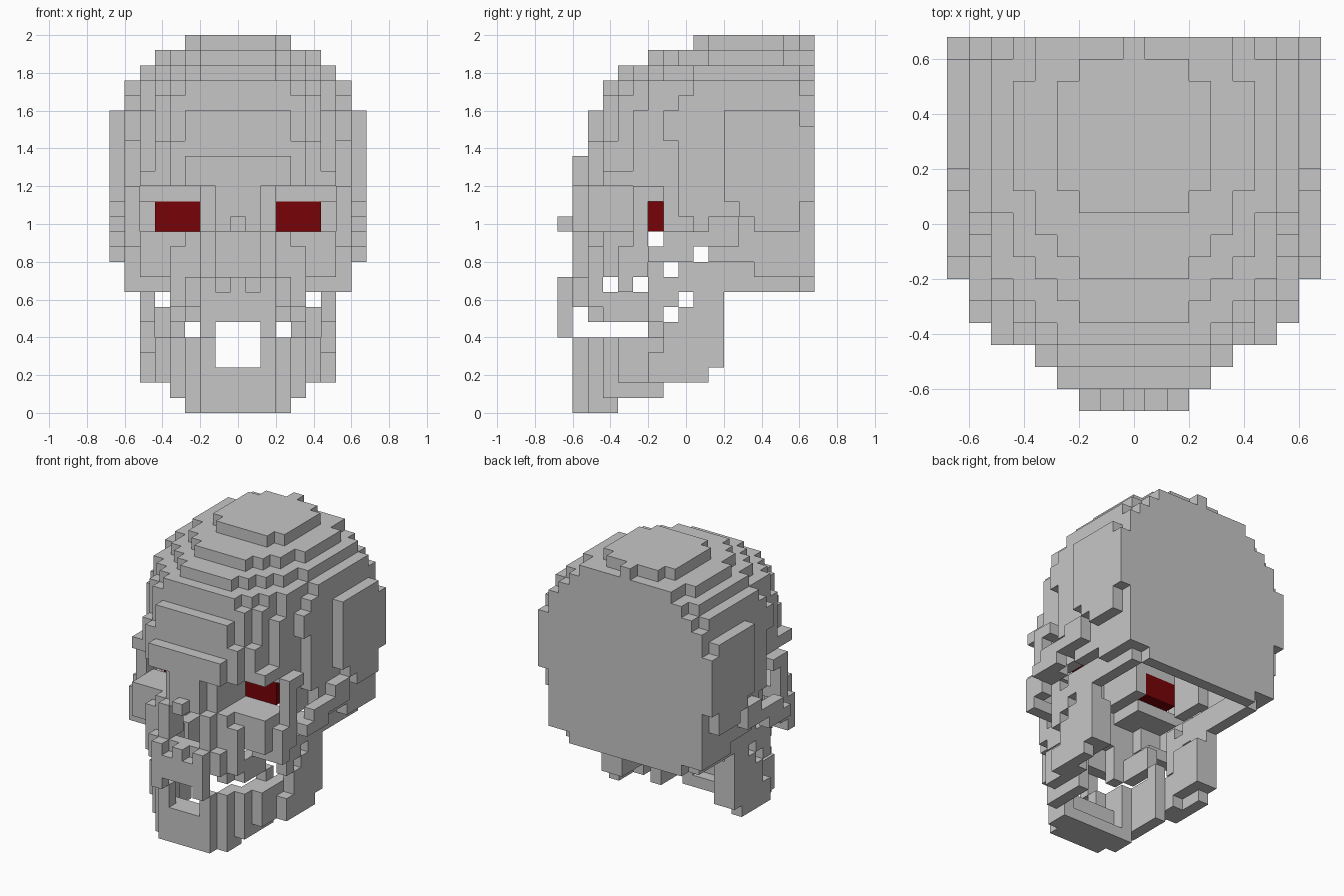
import bpy, bmesh

S, H = 0.08, 0.68   # cell size, half extent in x and y


def material(name, rgb):
    m = bpy.data.materials.new(name)
    m.diffuse_color = (*rgb, 1)
    return m


BONE = material("bone_grey", (0.565, 0.565, 0.565))
RED = material("dark_red", (0.185, 0.001, 0.002))


def cells(boxes):
    """Grid cells filled by boxes (x0, x1, y0, y1, z0, z1), mirrored in x."""
    out = set()
    for x0, x1, y0, y1, z0, z1 in boxes:
        r = [range(round((a + o) / S), round((b + o) / S))
             for a, b, o in ((x0, x1, H), (y0, y1, H), (z0, z1, 0))]
        for i in r[0]:
            for j in r[1]:
                for k in r[2]:
                    out |= {(i, j, k), (16 - i, j, k)}
    return out


DIRS = [(1, 0, 0), (-1, 0, 0), (0, 1, 0), (0, -1, 0), (0, 0, 1), (0, 0, -1)]


def build(name, vox, mat):
    """Skin a set of cells with only their exposed faces."""
    bm = bmesh.new()
    verts = {}

    def vert(p):
        if p not in verts:
            verts[p] = bm.verts.new((p[0] * S - H, p[1] * S - H, p[2] * S))
        return verts[p]

    for c in sorted(vox):
        for d in DIRS:
            if tuple(a + b for a, b in zip(c, d)) in vox:
                continue
            ax = [abs(v) for v in d].index(1)
            u, w = (ax + 1) % 3, (ax + 2) % 3
            quad = []
            for du, dw in ((0, 0), (1, 0), (1, 1), (0, 1)):
                p = list(c)
                p[ax] += d[ax] > 0
                p[u] += du
                p[w] += dw
                quad.append(vert(tuple(p)))
            bm.faces.new(quad if d[ax] > 0 else quad[::-1])
    me = bpy.data.meshes.new(name)
    bm.to_mesh(me)
    bm.free()
    me.materials.append(mat)
    ob = bpy.data.objects.new(name, me)
    bpy.context.collection.objects.link(ob)
    return ob


# Cranium dome: z range, then (half width, front y, back y) steps
dome = [
    (1.92, 2.00, [(.04, .04, .68), (.20, .04, .60), (.28, .12, .52)]),
    (1.84, 1.92, [(.20, -.20, .68), (.28, -.12, .68), (.36, -.04, .68), (.44, .12, .52)]),
    (1.76, 1.84, [(.20, -.36, .68), (.28, -.28, .68), (.36, -.20, .68), (.44, -.12, .68),
                  (.52, .04, .60)]),
    (1.68, 1.76, [(.28, -.44, .68), (.36, -.36, .68), (.44, -.28, .68), (.52, -.20, .68),
                  (.60, .04, .60)]),
    (1.60, 1.68, [(.28, -.44, .68), (.36, -.44, .68), (.44, -.36, .68), (.52, -.20, .68),
                  (.60, -.04, .68)]),
    (1.44, 1.60, [(.28, -.52, .68), (.36, -.44, .68), (.44, -.36, .68), (.52, -.28, .68),
                  (.60, -.12, .68)]),
    (1.36, 1.44, [(.28, -.52, .68), (.36, -.52, .68), (.44, -.44, .68), (.52, -.28, .68),
                  (.60, -.04, .68)]),
    (1.28, 1.36, [(.28, -.60, .68), (.36, -.52, .68), (.44, -.44, .68), (.52, -.28, .68),
                  (.60, -.04, .68)]),
    (1.20, 1.28, [(.28, -.60, .68), (.36, -.52, .68), (.52, -.44, .68), (.60, -.04, .68)]),
]
solid = cells([(-hw, hw, yf, yb, z0, z1) for z0, z1, steps in dome for hw, yf, yb in steps])
floor = round(1.2 / S)
# hollow the dome, leaving it open underneath
shell = {c for c in solid if not all(
    tuple(a + b for a, b in zip(c, d)) in solid or c[2] + d[2] < floor for d in DIRS)}

# Lower cranium walls and raised side plates
shell |= cells([
    (.52, .60, -.04, .68, 1.04, 1.20), (.52, .60, .04, .68, .88, 1.04),
    (.52, .60, .12, .68, .80, .88), (.52, .60, .36, .68, .72, .80),
    (.44, .52, .20, .60, .64, .80), (.44, .52, -.12, .12, .88, 1.20),
    (-.04, .60, .60, .68, .72, 1.20), (-.04, .44, .60, .68, .64, .72),
    (.60, .68, .20, .60, 1.12, 1.60), (.60, .68, .60, .68, 1.12, 1.52),
    (.60, .68, .28, .60, 1.04, 1.12), (.60, .68, .36, .60, .96, 1.04),
])
build("cranium", shell, BONE)

# Nose bridge, eye sockets, cheekbones
build("face_bones", cells([
    (-.04, .12, -.60, -.44, 1.04, 1.20), (-.04, .04, -.68, -.52, .96, 1.04),
    (.04, .12, -.60, -.52, .96, 1.04),
    (.12, .20, -.52, -.12, .96, 1.20), (.12, .20, -.60, -.44, .72, .96),
    (.20, .28, -.52, -.44, .72, .96),
    (.20, .52, -.44, -.20, .88, .96), (.20, .52, -.20, -.12, 1.12, 1.20),
    (.20, .36, -.52, -.44, .64, .88), (.36, .52, -.44, -.36, .72, .88),
    (.36, .52, -.36, -.28, .64, .72), (.52, .60, -.36, -.20, .72, .88),
    (.52, .60, -.28, -.20, .88, 1.20),
    (.52, .60, -.36, -.28, .64, .72), (.52, .60, -.20, -.12, 1.12, 1.20),
]), BONE)

# Cheek arches running back to the side plates
build("cheek_arches", cells([
    (.52, .68, -.20, -.04, .80, .88), (.60, .68, -.04, .04, .80, .88),
    (.60, .68, -.12, .12, .88, .96),
    (.60, .68, .04, .28, .88, .96), (.60, .68, .12, .28, .96, 1.04),
]), BONE)

# Upper jaw with long front teeth
build("upper_jaw", cells([
    (-.04, .12, -.68, -.60, .48, .64), (-.04, .04, -.68, -.60, .64, .72),
    (.12, .20, -.68, -.60, .40, .72), (-.04, .28, -.60, -.52, .56, .72),
    (.20, .28, -.52, -.44, .48, .72), (.28, .36, -.52, -.28, .56, .64),
    (.28, .36, -.44, -.20, .48, .64),
]), BONE)

# Lower jaw: chin, sides and upright back branches
build("lower_jaw", cells([
    (-.04, .20, -.60, -.44, 0, .24), (-.04, .28, -.52, -.36, 0, .08),
    (.12, .20, -.60, -.52, .24, .40), (.20, .28, -.52, -.36, .08, .40),
    (.28, .36, -.44, -.12, .08, .32), (.28, .36, -.44, -.20, .32, .40),
    (.28, .36, -.20, -.12, .24, .48),
    (.36, .44, -.36, -.04, .16, .40), (.36, .44, -.04, .20, .24, .56),
    (.44, .52, -.20, .12, .16, .24), (.44, .52, -.20, .20, .24, .32),
    (.44, .52, -.12, .20, .32, .48),
    (.44, .52, -.04, .20, .48, .56), (.44, .52, .04, .20, .56, .80),
    (.44, .52, -.20, -.12, .48, .80), (.44, .52, -.12, -.04, .56, .72),
    (.44, .52, -.04, .04, .64, .80),
]), BONE)

# Red eyes set deep in the sockets
build("eyes", cells([(.20, .44, -.20, -.12, .96, 1.12)]), RED)
